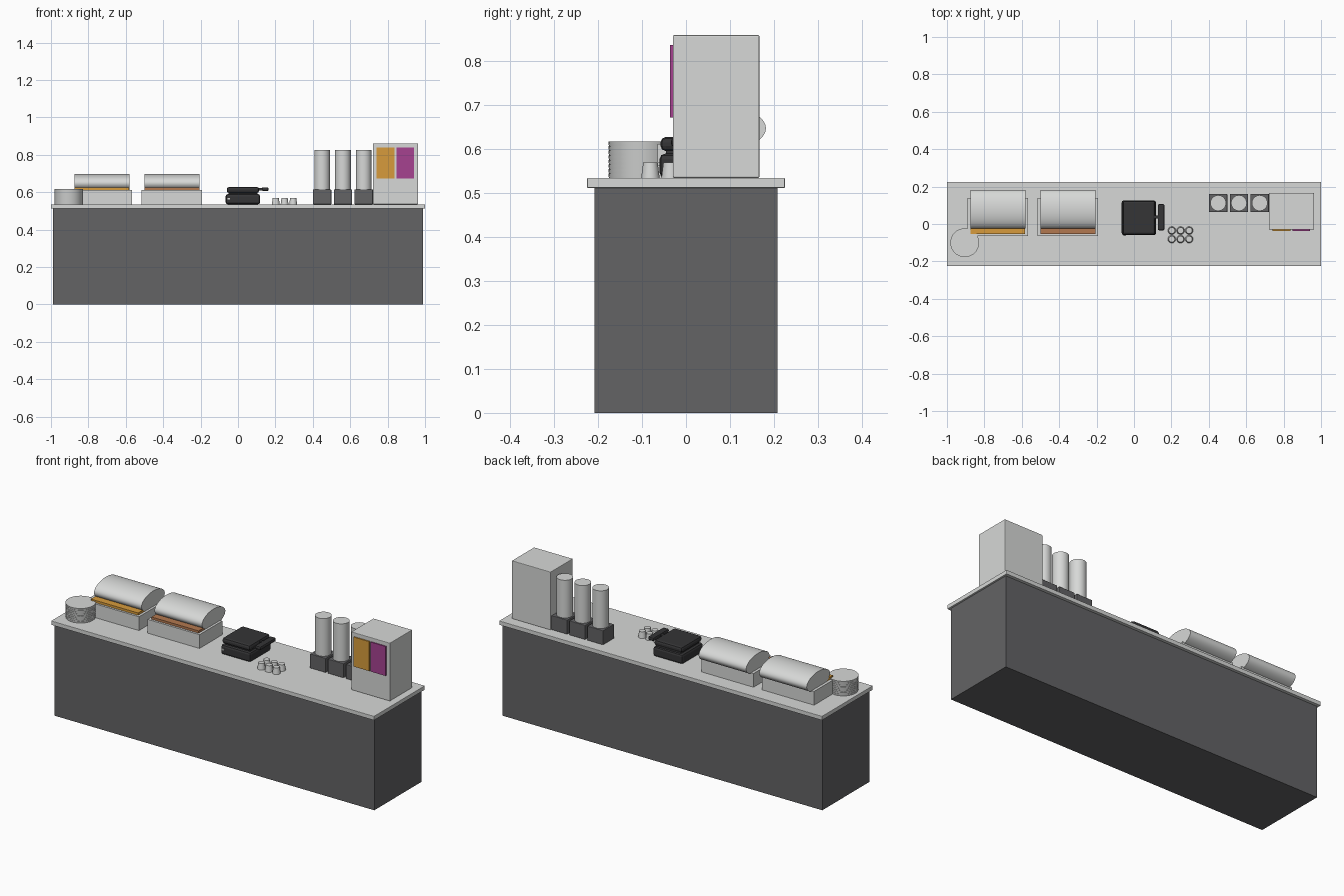
import bpy, bmesh
from math import pi

cube = bpy.data.objects.get("Cube")
if cube:
    bpy.data.objects.remove(cube, do_unlink=True)


def material(name, r, g, b):
    m = bpy.data.materials.new(name)
    m.use_nodes = True
    m.diffuse_color = (r, g, b, 1)
    m.node_tree.nodes["Principled BSDF"].inputs["Base Color"].default_value = (r, g, b, 1)
    return m


LIGHT = material("pale_grey", 0.68, 0.69, 0.68)
DARK = material("charcoal", 0.125, 0.125, 0.13)
BLACK = material("black_plastic", 0.035, 0.035, 0.037)
ORANGE = material("orange", 0.68, 0.33, 0.045)
BROWN = material("brown", 0.45, 0.19, 0.08)
PURPLE = material("purple", 0.38, 0.055, 0.28)


def finish(obj, name, mat, bevel=0, segments=2):
    obj.name = name
    obj.data.materials.append(mat)
    if bevel:
        mod = obj.modifiers.new("soft_edges", "BEVEL")
        mod.width = bevel
        mod.segments = segments
    return obj


def box(name, mat, x, y, z, bevel=0):
    """Box from (low, high) pairs on each axis."""
    bpy.ops.mesh.primitive_cube_add(size=1, location=[sum(p) / 2 for p in (x, y, z)])
    obj = bpy.context.object
    obj.scale = [p[1] - p[0] for p in (x, y, z)]
    bpy.ops.object.transform_apply(location=False, rotation=False, scale=True)
    return finish(obj, name, mat, bevel)


def cone(name, mat, x, y, z, r_low, r_high, sides=32):
    """Upright cylinder or cone between two heights."""
    bpy.ops.mesh.primitive_cone_add(vertices=sides, radius1=r_low, radius2=r_high,
                                    depth=z[1] - z[0], location=(x, y, sum(z) / 2))
    bpy.ops.object.shade_smooth_by_angle()
    return finish(bpy.context.object, name, mat)


TOP = 0.535  # height of the worktop surface

# Counter
box("counter_body", DARK, (-0.99, 0.99), (-0.208, 0.208), (0, 0.513))
box("worktop", LIGHT, (-1, 1), (-0.225, 0.225), (0.512, TOP), 0.002)

# Warming trays, each with a food slab and an oval roll-back lid
for side, left, food in (("right", -0.89, ORANGE), ("left", -0.515, BROWN)):
    box(side + "_warming_tray", LIGHT, (left, left + 0.322), (-0.065, 0.138), (TOP, 0.612))
    box(side + "_tray_food", food, (left + 0.016, left + 0.308), (-0.053, 0.125), (0.612, 0.625))
    bpy.ops.mesh.primitive_cylinder_add(vertices=48, radius=1, depth=1, rotation=(0, pi / 2, 0),
                                        location=(left + 0.162, 0.079, 0.648))
    lid = bpy.context.object
    lid.scale = (0.05, 0.103, 0.294)
    bpy.ops.object.transform_apply(location=False, rotation=True, scale=True)
    bpy.ops.object.shade_smooth_by_angle()
    finish(lid, side + "_tray_lid", LIGHT)

# Stack of plates
for i in range(8):
    low = TOP + i * 0.0103
    cone(f"plate_{i + 1}", LIGHT, -0.905, -0.1, (low, low + 0.0103), 0.0755, 0.077)

# Waffle iron
box("iron_base", BLACK, (-0.066, 0.118), (-0.06, 0.126), (TOP, 0.59), 0.012)
box("iron_hinge_core", BLACK, (-0.05, 0.105), (-0.045, 0.115), (0.58, 0.605))
box("iron_lid", BLACK, (-0.06, 0.113), (-0.058, 0.124), (0.596, 0.628), 0.012)
box("iron_handle", BLACK, (0.127, 0.163), (-0.034, 0.106), (0.606, 0.626), 0.007)
box("iron_handle_arm", BLACK, (0.105, 0.13), (0.03, 0.045), (0.61, 0.622))
box("iron_switch", LIGHT, (-0.056, -0.042), (-0.064, -0.058), (0.562, 0.57))

# Upturned cups
for row, y in enumerate((-0.081, -0.035)):
    for col, x in enumerate((0.202, 0.249, 0.295)):
        cone(f"cup_{row + 1}_{col + 1}", LIGHT, x, y, (TOP, 0.57), 0.021, 0.0165, 24)

# Cereal dispensers
for i in range(3):
    x = 0.45 + i * 0.111
    box(f"dispenser_base_{i + 1}", DARK, (x - 0.049, x + 0.049), (0.063, 0.161), (TOP, 0.615), 0.003)
    cone(f"dispenser_tube_{i + 1}", LIGHT, x, 0.112, (0.614, 0.826), 0.042, 0.042)

# Juice machine with two coloured front panels
box("juice_machine", LIGHT, (0.722, 0.962), (-0.03, 0.167), (TOP, 0.86), 0.003)
box("orange_panel", ORANGE, (0.741, 0.838), (-0.0365, -0.029), (0.673, 0.838))
box("purple_panel", PURPLE, (0.847, 0.94), (-0.0365, -0.029), (0.673, 0.838))
